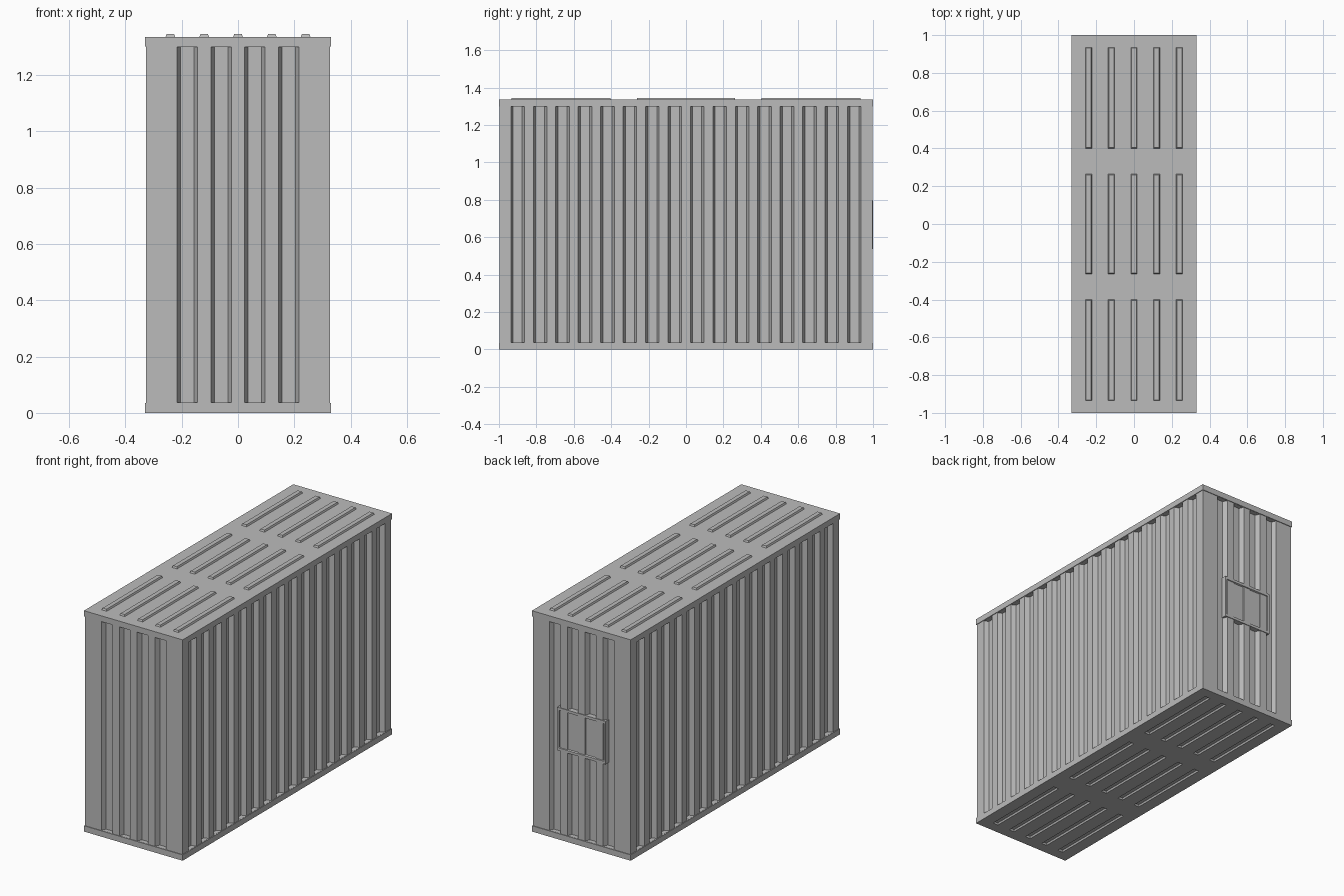
import bpy, bmesh
from math import pi
from mathutils import Matrix, Vector

cube = bpy.data.objects.get("Cube")
if cube:
    bpy.data.objects.remove(cube, do_unlink=True)

HX, HY, HZ = 0.33, 1.0, 1.335      # half width, half length, height
RIM, INSET = 0.035, 0.004          # rim height, wall setback
GROOVE = 0.028                     # wall groove depth

grey = bpy.data.materials.new("container_grey")
grey.use_nodes = True
colour = (0.5, 0.5, 0.5, 1)
grey.diffuse_color = colour
grey.node_tree.nodes["Principled BSDF"].inputs["Base Color"].default_value = colour


def finish(name, bm):
    bmesh.ops.recalc_face_normals(bm, faces=bm.faces)
    mesh = bpy.data.meshes.new(name)
    bm.to_mesh(mesh)
    bm.free()
    mesh.materials.append(grey)
    obj = bpy.data.objects.new(name, mesh)
    bpy.context.collection.objects.link(obj)
    return obj


def box(name, hx, hy, z0, z1):
    bm = bmesh.new()
    bmesh.ops.create_cube(bm, size=1)
    bmesh.ops.scale(bm, vec=(2 * hx, 2 * hy, z1 - z0), verts=bm.verts)
    bmesh.ops.translate(bm, vec=(0, 0, (z0 + z1) / 2), verts=bm.verts)
    return finish(name, bm)


def bar(bm, frame, half_w, half_l, low, high, taper_w, taper_l=0):
    """Tapered bar: width on local x, length on local y, rising along z."""
    made = bmesh.ops.create_cube(bm, size=2)["verts"]
    for v in made:
        top = v.co.z > 0
        v.co = frame @ Vector((v.co.x * (half_w - top * taper_w),
                               v.co.y * (half_l - top * taper_l),
                               high if top else low))


def cut(target, bm):
    cutter = finish("cutter", bm)
    cutter.hide_render = True
    mod = target.modifiers.new("grooves", "BOOLEAN")
    mod.operation, mod.solver, mod.object = "DIFFERENCE", "EXACT", cutter
    bpy.context.view_layer.objects.active = target
    bpy.ops.object.modifier_apply(modifier=mod.name)
    bpy.data.objects.remove(cutter, do_unlink=True)


def wall_frame(angle, across, dist, z):
    """Frame on a wall: x along the wall, y up, z outwards."""
    return (Matrix.Rotation(angle, 4, "Z") @ Matrix.Translation((across, -dist, z))
            @ Matrix.Rotation(pi / 2, 4, "X"))


def roof_bars(bm, base, flip, low, high):
    for i in range(5):
        for y, half in ((-0.668, 0.268), (0, 0.265), (0.668, 0.268)):
            frame = Matrix.Translation((0.12 * (i - 2), y, base)) @ Matrix.Rotation(flip, 4, "Y")
            bar(bm, frame, 0.018, half, low, high, 0.005, 0.005)


# Corrugated body
body = box("corrugated_body", HX - INSET, HY - INSET, RIM, HZ - RIM)
bm = bmesh.new()
mid, half_h = HZ / 2, HZ / 2 - RIM - 0.001
for angle, count, dist in ((0, 4, HY), (pi, 4, HY), (pi / 2, 16, HX), (-pi / 2, 16, HX)):
    for i in range(count):
        frame = wall_frame(angle, 0.12 * (i - (count - 1) / 2), dist - INSET, mid)
        bar(bm, frame @ Matrix.Rotation(pi, 4, "Y"), 0.037, half_h, -0.001, GROOVE, 0.013)
cut(body, bm)

# Roof and floor slabs
box("roof_slab", HX, HY, HZ - RIM, HZ)
floor = box("floor_slab", HX, HY, 0, RIM)
bm = bmesh.new()
roof_bars(bm, 0, 0, -0.001, 0.01)
cut(floor, bm)

# Raised roof ribs
bm = bmesh.new()
roof_bars(bm, HZ, 0, -0.002, 0.01)
finish("roof_ribs", bm)

# Rear plate: rounded block with a raised border
bm = bmesh.new()
bar(bm, wall_frame(pi, 0, HY - INSET, 0.667), 0.162, 0.13, -GROOVE - 0.002, INSET, 0)
corners = [e for e in bm.edges if abs((e.verts[0].co - e.verts[1].co).normalized().y) > 0.9]
bmesh.ops.bevel(bm, geom=corners, offset=0.03, segments=4, profile=0.5, affect="EDGES")
bmesh.ops.recalc_face_normals(bm, faces=bm.faces)
outer = [f for f in bm.faces if f.normal.y > 0.9]
bmesh.ops.inset_region(bm, faces=outer, thickness=0.016)
bmesh.ops.inset_region(bm, faces=outer, thickness=0.004, depth=-0.008)
finish("rear_plate", bm)
